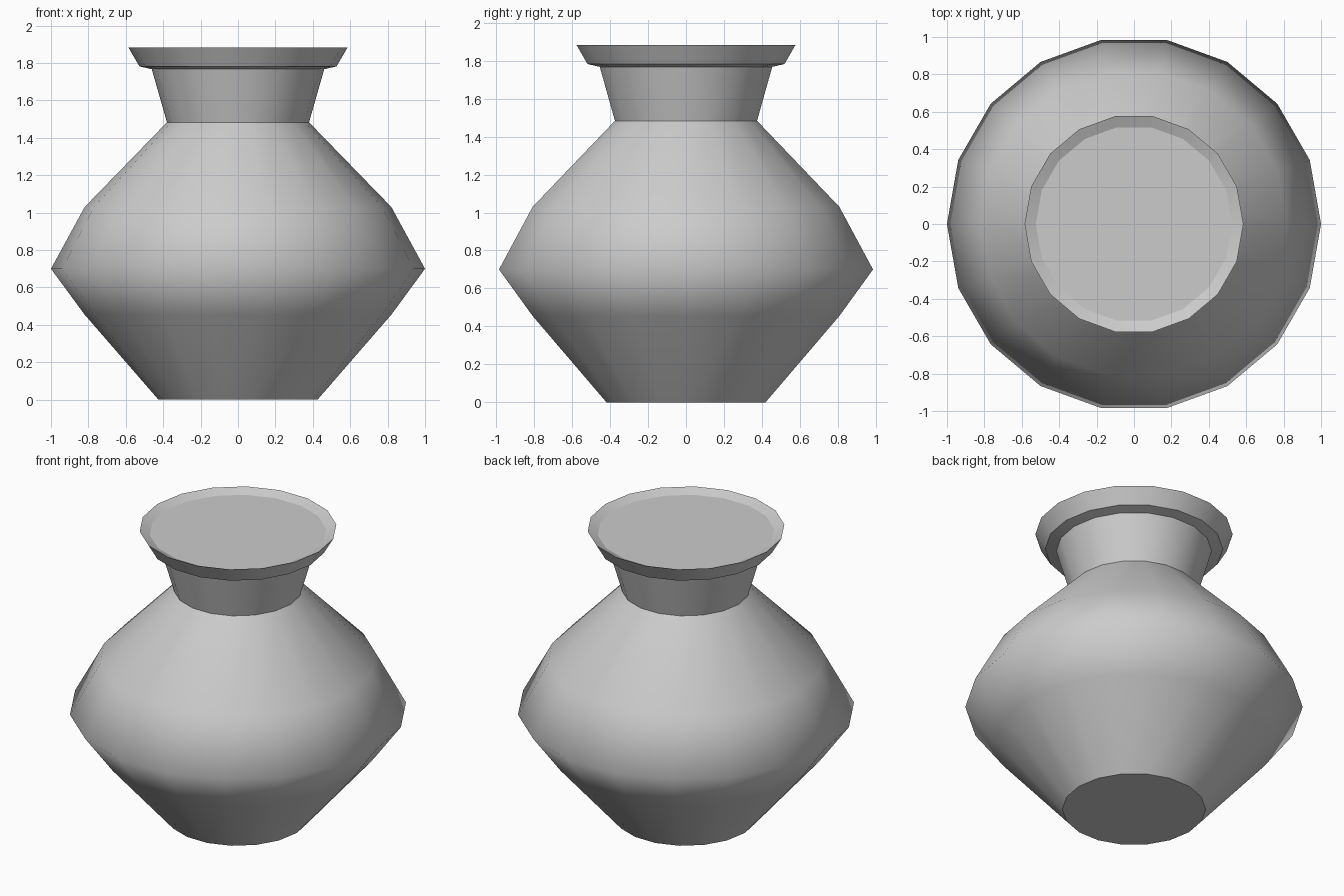
import bpy, bmesh
from math import cos, sin, pi

if "Cube" in bpy.data.objects:
    bpy.data.objects.remove(bpy.data.objects["Cube"])

SIDES = 18


def lathe(name, profile):
    """Revolve (radius, height, sharp) rings around z and cap both ends."""
    bm = bmesh.new()
    rings = [[bm.verts.new((r * cos(2 * pi * i / SIDES), r * sin(2 * pi * i / SIDES), z))
              for i in range(SIDES)] for r, z, _ in profile]
    for low, high in zip(rings, rings[1:]):
        for i in range(SIDES):
            j = (i + 1) % SIDES
            bm.faces.new((low[i], low[j], high[j], high[i])).smooth = True
    bm.faces.new(rings[0][::-1])
    bm.faces.new(rings[-1])
    # Hard creases only on the marked rings
    for ring, (_, _, sharp) in zip(rings, profile):
        for i in range(SIDES):
            bm.edges.get((ring[i], ring[(i + 1) % SIDES])).smooth = not sharp
    mesh = bpy.data.meshes.new(name)
    bm.to_mesh(mesh)
    bm.free()
    obj = bpy.data.objects.new(name, mesh)
    bpy.context.collection.objects.link(obj)
    return obj


# Vase: foot, belly, shoulder, neck, ledge, flared lip and shallow recessed top
lathe("vase", [
    (0.425, 0.00, True),
    (0.82, 0.455, False),
    (1.00, 0.70, False),
    (0.82, 1.03, False),
    (0.38, 1.483, True),
    (0.461, 1.767, True),
    (0.527, 1.782, True),
    (0.585, 1.882, True),
    (0.525, 1.855, True),
])
